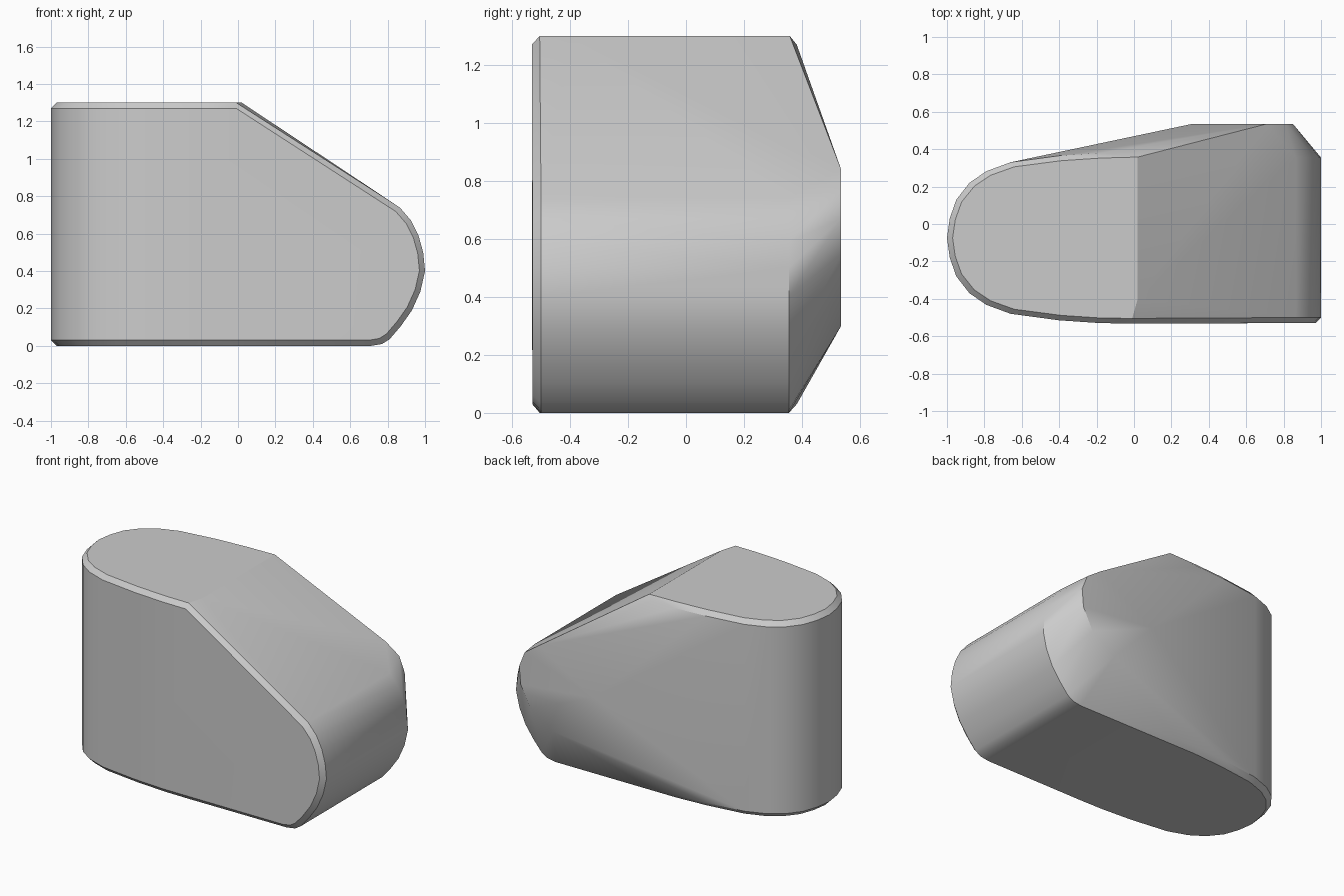
import bpy, bmesh, math

cube = bpy.data.objects.get("Cube")
if cube:
    bpy.data.objects.remove(cube)

grey = bpy.data.materials.new("plain grey")
grey.use_nodes = True
color = (0.6, 0.6, 0.6, 1)
grey.diffuse_color = color
grey.node_tree.nodes["Principled BSDF"].inputs["Base Color"].default_value = color

HEIGHT, BEVEL, MID_Y = 1.3, 0.03, -0.075
FRONT, BACK = -0.53, 0.355

points = []

# Upright rounded end: half outline as (x, half width), mirrored about MID_Y
outline = [(-1, 0), (-0.985, 0.105), (-0.95, 0.205), (-0.88, 0.295),
           (-0.79, 0.357), (-0.66, 0.405), (-0.4, 0.44), (-0.18, 0.455), (-0.01, 0.457)]
for x, w in outline:
    for side in (-1, 1):
        y = MID_Y + side * w
        y_in = MID_Y + side * w * 0.94
        points += [(x, y, BEVEL), (x, y, HEIGHT - BEVEL)]
        points += [(x * 0.97, y_in, 0), (x * 0.97, y_in, HEIGHT)]

# Top edge where the slope begins
for y in (-0.4, BACK + 0.003):
    points.append((0.02, y, HEIGHT))

# Lying rounded end: side profile as (x, z), swept front to back
profile = [(0.71, 0), (0.77, 0.01), (0.81, 0.035), (0.87, 0.105), (0.93, 0.19),
           (0.975, 0.29), (1, 0.4), (0.99, 0.5), (0.965, 0.59), (0.925, 0.67), (0.865, 0.74)]
for x, z in profile:
    points += [(x, FRONT + BEVEL, z), (x, BACK, z)]
    points.append((x * 0.935 + 0.035, FRONT, z * 0.93 + 0.03))

# Raised pad on the back
pad = [(0.31, 0.6), (0.6, 0.3), (0.77, 0.41), (0.84, 0.55), (0.85, 0.67), (0.81, 0.77), (0.71, 0.84)]
points += [(x, 0.535, z) for x, z in pad]

# Wrap one convex skin around the sections
bm = bmesh.new()
for p in points:
    bm.verts.new(p)
hull = bmesh.ops.convex_hull(bm, input=bm.verts)
loose = {v for v in hull["geom_interior"] + hull["geom_unused"]
         if isinstance(v, bmesh.types.BMVert) and v.is_valid}
bmesh.ops.delete(bm, geom=list(loose), context="VERTS")
bmesh.ops.remove_doubles(bm, verts=bm.verts, dist=0.002)
bmesh.ops.dissolve_limit(bm, angle_limit=math.radians(1), verts=bm.verts, edges=bm.edges)
bmesh.ops.recalc_face_normals(bm, faces=bm.faces)
mesh = bpy.data.meshes.new("rounded_body")
bm.to_mesh(mesh)
bm.free()
mesh.materials.append(grey)
body = bpy.data.objects.new("rounded_body", mesh)
bpy.context.collection.objects.link(body)

bpy.context.view_layer.objects.active = body
body.select_set(True)
bpy.ops.object.shade_smooth_by_angle(angle=math.radians(30))
